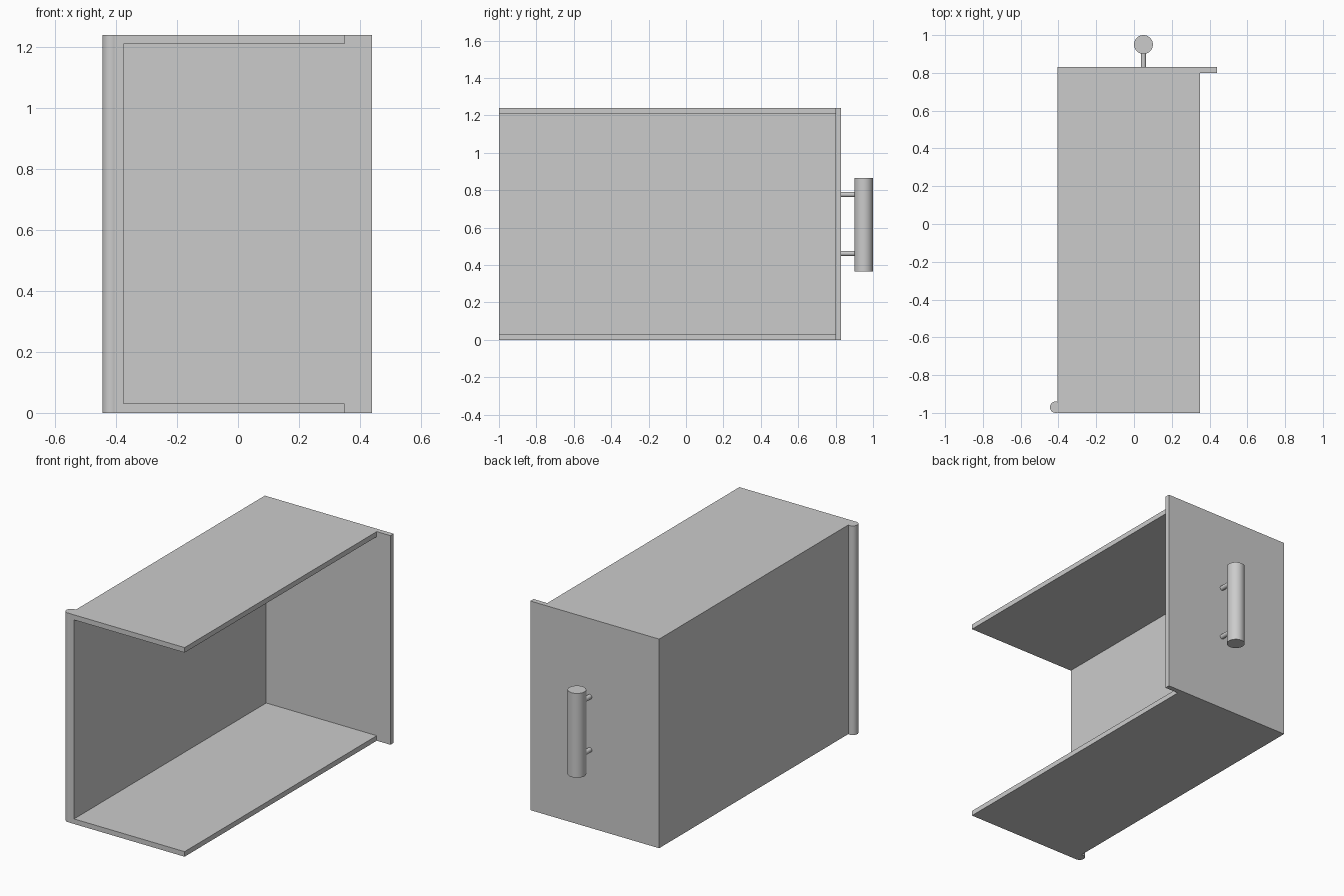
import bpy
import bmesh
import math
from mathutils import Vector

cube = bpy.data.objects.get("Cube")
if cube:
    bpy.data.objects.remove(cube, do_unlink=True)

# One plain grey finish
grey = bpy.data.materials.new("plain_grey")
grey.use_nodes = True
colour = (0.6, 0.6, 0.6, 1)
grey.diffuse_color = colour
grey.node_tree.nodes["Principled BSDF"].inputs["Base Color"].default_value = colour

LEFT, RIGHT, PANEL_EDGE = -0.405, 0.35, 0.44
FRONT, BACK = -1.0, 0.80
HEIGHT, WALL = 1.24, 0.03


def extrude_profile(name, points, y0, y1):
    """Extrude a closed x-z outline from y0 to y1."""
    bm = bmesh.new()
    face = bm.faces.new([bm.verts.new((x, y0, z)) for x, z in points])
    result = bmesh.ops.extrude_face_region(bm, geom=[face])
    verts = [v for v in result["geom"] if isinstance(v, bmesh.types.BMVert)]
    bmesh.ops.translate(bm, verts=verts, vec=(0, y1 - y0, 0))
    bmesh.ops.recalc_face_normals(bm, faces=bm.faces)
    mesh = bpy.data.meshes.new(name)
    bm.to_mesh(mesh)
    bm.free()
    obj = bpy.data.objects.new(name, mesh)
    bpy.context.collection.objects.link(obj)
    mesh.materials.append(grey)
    return obj


def rod(name, start, end, radius, sides=48):
    """Smooth round bar between two points."""
    a, b = Vector(start), Vector(end)
    bpy.ops.mesh.primitive_cylinder_add(
        vertices=sides, radius=radius, depth=(b - a).length, location=(a + b) / 2,
        rotation=(b - a).to_track_quat("Z", "Y").to_euler())
    obj = bpy.context.object
    obj.name = name
    obj.data.materials.append(grey)
    bpy.ops.object.shade_smooth_by_angle(angle=math.radians(40))
    return obj


# Channel-shaped body, open at the front and on one side
inner = LEFT + WALL
extrude_profile("drawer_body", [
    (LEFT, 0), (RIGHT, 0), (RIGHT, WALL), (inner, WALL),
    (inner, HEIGHT - WALL), (RIGHT, HEIGHT - WALL), (RIGHT, HEIGHT), (LEFT, HEIGHT),
], FRONT, BACK)

# End panel that overhangs the open side
extrude_profile("end_panel", [
    (LEFT, 0), (PANEL_EDGE, 0), (PANEL_EDGE, HEIGHT), (LEFT, HEIGHT),
], BACK, BACK + WALL)

# Hinge post along the front corner
rod("hinge_post", (-0.415, -0.97, 0), (-0.415, -0.97, HEIGHT), 0.03)

# Upright grip on two short stems
rod("handle_grip", (0.05, 0.95, 0.365), (0.05, 0.95, 0.865), 0.05)
for name, z in (("lower_handle_stem", 0.462), ("upper_handle_stem", 0.777)):
    rod(name, (0.05, BACK + WALL, z), (0.05, 0.92, z), 0.014, 32)
